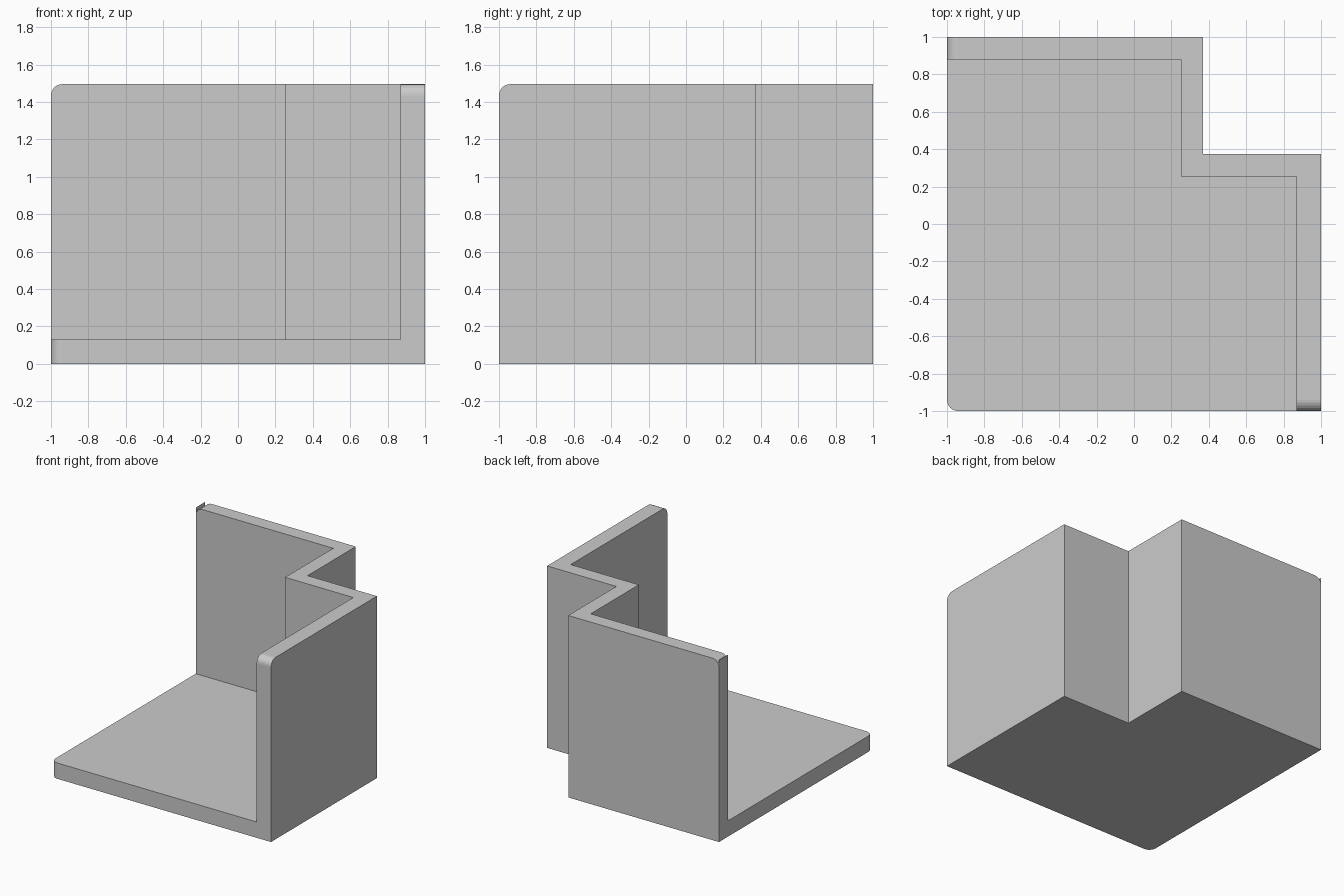
import bpy, bmesh
from mathutils import Vector

if "Cube" in bpy.data.objects:
    bpy.data.objects.remove(bpy.data.objects["Cube"])

H, T, R = 1.495, 0.13, 0.06          # wall height, floor thickness, corner radius
INNER = [(-1, .88), (.25, .88), (.25, .255), (.87, .255), (.87, -1)]
OUTER = [(-1, 1), (.37, 1), (.37, .375), (1, .375), (1, -1)]


def make_object(name, bm):
    mesh = bpy.data.meshes.new(name)
    bm.to_mesh(mesh)
    bm.free()
    obj = bpy.data.objects.new(name, mesh)
    bpy.context.collection.objects.link(obj)
    return obj


# Room shell: floor and stepped walls as one closed solid
bm = bmesh.new()
verts = {}


def face(points):
    for p in points:
        if p not in verts:
            verts[p] = bm.verts.new(p)
    bm.faces.new([verts[p] for p in points])


def level(points, z):
    return [(x, y, z) for x, y in points]


face(level(OUTER + [(-1, -1)], 0))            # underside
face(level(INNER + [(-1, -1)], T))            # floor top
face(level(INNER + OUTER[::-1], H))           # wall top
for line, base in ((INNER, T), (OUTER, 0)):   # wall sides
    for a, b in zip(line, line[1:]):
        face([(*a, base), (*b, base), (*b, H), (*a, H)])
# L-shaped open ends of floor and wall
face([(-1, -1, 0), (1, -1, 0), (1, -1, H), (.87, -1, H), (.87, -1, T), (-1, -1, T)])
face([(-1, -1, 0), (-1, 1, 0), (-1, 1, H), (-1, .88, H), (-1, .88, T), (-1, -1, T)])
bmesh.ops.recalc_face_normals(bm, faces=bm.faces)

# Round the free floor corner and the two free wall-top corners
centres = [Vector((-1, -1, T / 2)), Vector((-1, .94, H)), Vector((.935, -1, H))]
edges = [e for e in bm.edges
         if any(((e.verts[0].co + e.verts[1].co) / 2 - c).length < 1e-3 for c in centres)]
bmesh.ops.bevel(bm, geom=edges, offset=R, offset_type='OFFSET', segments=6,
                profile=0.5, affect='EDGES')
make_object("room_shell", bm)

# Thin square flap standing at the end of the back wall
bm = bmesh.new()
bm.faces.new([bm.verts.new(p) for p in
              [(-1, 1, H - R), (-1, .88, H - R), (-1, .88, H), (-1, 1, H)]])
bm.normal_update()
if bm.faces[:][0].normal.x > 0:
    bmesh.ops.reverse_faces(bm, faces=bm.faces[:])
make_object("wall_end_flap", bm)
